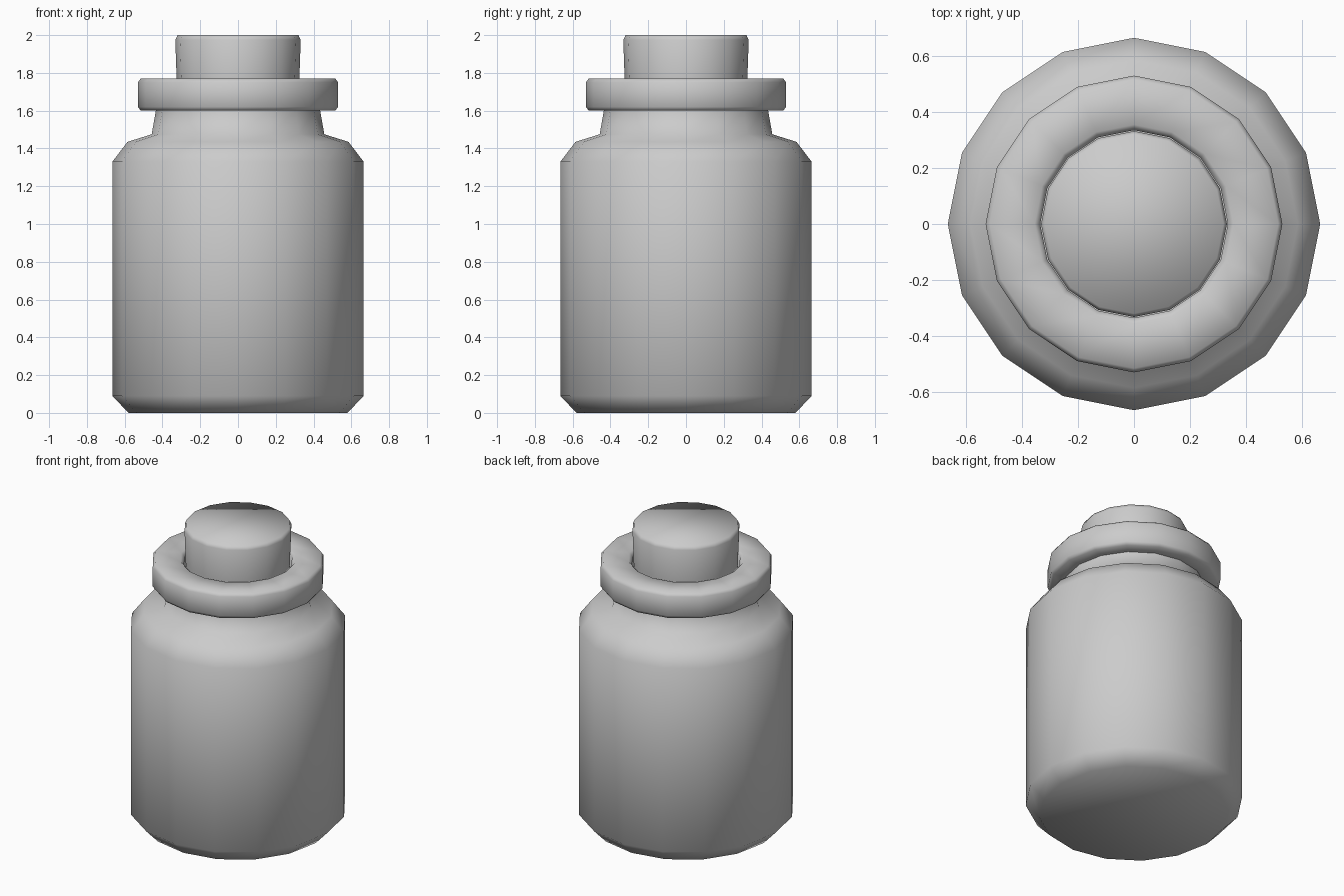
import bpy, bmesh
from math import cos, sin, pi, radians

if "Cube" in bpy.data.objects:
    bpy.data.objects.remove(bpy.data.objects["Cube"])

SIDES = 16


def lathe(name, profile, angle):
    """Revolve (radius, z) points around z and cap both ends."""
    bm = bmesh.new()
    rings = [[bm.verts.new((r * cos(2 * pi * i / SIDES), r * sin(2 * pi * i / SIDES), z))
              for i in range(SIDES)] for r, z in profile]
    for a, b in zip(rings, rings[1:]):
        for i in range(SIDES):
            j = (i + 1) % SIDES
            bm.faces.new((a[i], a[j], b[j], b[i]))
    bm.faces.new(rings[0][::-1])
    bm.faces.new(rings[-1])
    bmesh.ops.recalc_face_normals(bm, faces=bm.faces)
    mesh = bpy.data.meshes.new(name)
    bm.to_mesh(mesh)
    bm.free()
    obj = bpy.data.objects.new(name, mesh)
    bpy.context.collection.objects.link(obj)
    bpy.ops.object.select_all(action='DESELECT')
    obj.select_set(True)
    bpy.context.view_layer.objects.active = obj
    bpy.ops.object.shade_smooth_by_angle(angle=radians(angle))
    return obj


# Jar: chamfered base, straight body, shoulder, neck, thick rim and mouth
lathe("jar", [
    (0.58, 0.0), (0.665, 0.09), (0.665, 1.33), (0.585, 1.435),
    (0.457, 1.475), (0.435, 1.60), (0.515, 1.60), (0.53, 1.62),
    (0.53, 1.75), (0.515, 1.77), (0.355, 1.77), (0.335, 1.75),
    (0.335, 1.50),
], 80)

# Stopper: tapers down into the mouth
lathe("stopper", [
    (0.315, 1.51), (0.325, 1.77), (0.332, 1.975), (0.32, 2.0),
], 80)
